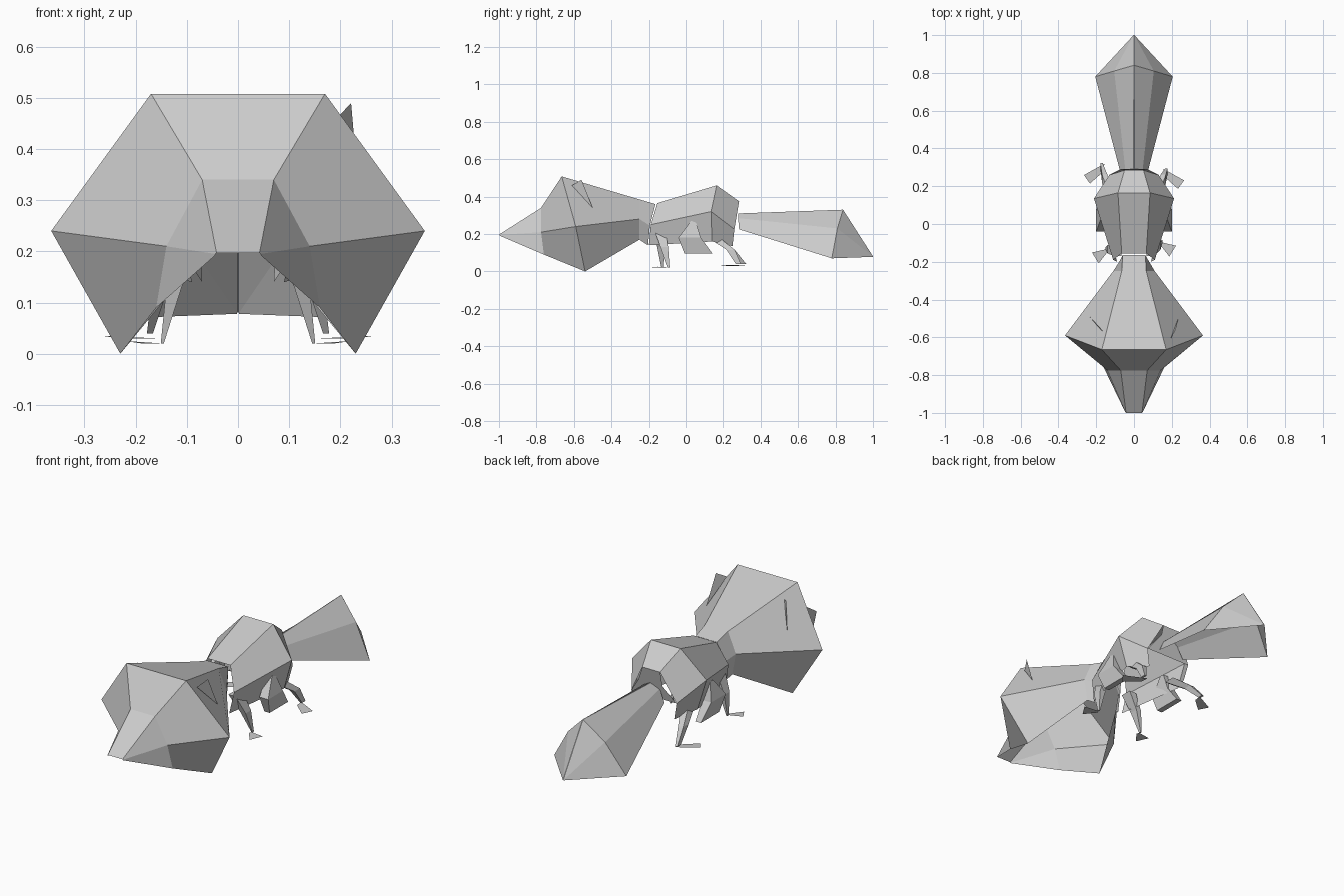
import bpy
import bmesh
from mathutils import Vector

default_cube = bpy.data.objects.get("Cube")
if default_cube:
    bpy.data.objects.remove(default_cube, do_unlink=True)

# One plain grey for the whole animal
grey = bpy.data.materials.new("plain grey")
grey.use_nodes = True
grey.diffuse_color = (.6, .6, .6, 1)
shader = grey.node_tree.nodes["Principled BSDF"]
shader.inputs["Base Color"].default_value = grey.diffuse_color
shader.inputs["Roughness"].default_value = .9


def finish(name, bm):
    """Turn a bmesh into a flat shaded object."""
    bmesh.ops.recalc_face_normals(bm, faces=bm.faces[:])
    mesh = bpy.data.meshes.new(name)
    bm.to_mesh(mesh)
    bm.free()
    mesh.materials.append(grey)
    obj = bpy.data.objects.new(name, mesh)
    bpy.context.collection.objects.link(obj)
    return obj


def mirrored(half):
    """Right-hand copy of a half section, in reverse order."""
    return [(-x, y, z) for x, y, z in reversed(half)]


def shell(name, half_rings):
    """Folded sheet, open underneath, from half sections listed bottom to top."""
    bm = bmesh.new()
    rows = [[bm.verts.new(point) for point in half + mirrored(half)]
            for half in half_rings]
    for row, following in zip(rows, rows[1:]):
        for a, b, c, d in zip(row, row[1:], following[1:], following):
            bm.faces.new((a, b, c, d))
    return finish(name, bm)


def limb(name, stations):
    """Tapered four-sided limb through (centre, half width, half depth)."""
    bm = bmesh.new()
    corners = ((1, 1), (-1, 1), (-1, -1), (1, -1))
    rings = [[bm.verts.new(Vector(centre) + Vector((u * width, v * depth, 0)))
              for u, v in corners]
             for centre, width, depth in stations]
    for ring, following in zip(rings, rings[1:]):
        for i in range(len(ring)):
            bm.faces.new((ring[i - 1], ring[i], following[i], following[i - 1]))
    bm.faces.new(rings[0])
    bm.faces.new(rings[-1])
    return finish(name, bm)


def plate(name, points):
    """Single flat face."""
    bm = bmesh.new()
    bm.faces.new([bm.verts.new(point) for point in points])
    return finish(name, bm)


# Head: snout tip, muzzle, wide cheeks, nape, neck
shell("head", [
    [(.045, -.998, .192), (.044, -.999, .195), (.042, -1, .197)],
    [(.16, -.76, .09), (.14, -.775, .21), (.07, -.775, .34)],
    [(.23, -.54, 0), (.365, -.59, .24), (.17, -.665, .508)],
    [(.09, -.25, .17), (.11, -.25, .28), (.065, -.25, .385)],
    [(.07, -.205, .14), (.075, -.195, .245), (.06, -.165, .36)],
])

# Body: shoulders, hips, rump
shell("body", [
    [(.09, -.2, .14), (.11, -.19, .25), (.065, -.155, .365)],
    [(.165, .14, .16), (.212, .135, .32), (.085, .165, .46)],
    [(.11, .25, .135), (.13, .26, .225), (.05, .285, .375)],
])
rump = [(.13, .26, .225), (.068, .292, .31), (.05, .285, .375)]
plate("rump", rump + mirrored(rump))

# Tail: narrow root flaring to a broad end, then a point
shell("tail", [
    [(.075, .285, .225), (.045, .28, .285), (.002, .28, .31)],
    [(.205, .78, .07), (.105, .81, .23), (.001, .84, .33)],
    [(.002, 1, .078), (.002, 1, .08), (.001, 1, .081)],
])

# Legs and feet on both sides, in a slight stride
for side, s in (("left", 1), ("right", -1)):
    front, back = s * .018, s * -.014
    limb(f"{side}_front_leg", [
        ((s * .085, -.14, .22), .02, .03),
        ((s * .125, -.125 + front / 2, .13), .015, .022),
        ((s * .148, -.11 + front, .02), .003, .006),
    ])
    limb(f"{side}_thigh", [
        ((s * .16, .04, .27), .015, .012),
        ((s * .175, .02, .18), .025, .06),
        ((s * .17, .068, .095), .015, .075),
    ])
    limb(f"{side}_back_leg", [
        ((s * .12, .15, .18), .02, .03),
        ((s * .155, .24, .115), .014, .022),
        ((s * .172, .295 + back, .04), .006, .014),
    ])
    plate(f"{side}_front_foot", [
        (s * .146, -.115 + front, .02), (s * .222, -.133 + front, .025),
        (s * .187, -.19 + front, .02), (s * .14, -.13 + front, .02)])
    plate(f"{side}_back_foot", [
        (s * .157, .305 + back, .03), (s * .265, .245 + back, .035),
        (s * .233, .2 + back, .03), (s * .16, .265 + back, .03)])

# Small thin ears, set unevenly
plate("left_ear", [
    (.221, -.56, .49), (.193, -.61, .46), (.234, -.5, .34)])
plate("right_ear", [
    (-.19, -.545, .46), (-.152, -.58, .45), (-.235, -.49, .335)])
